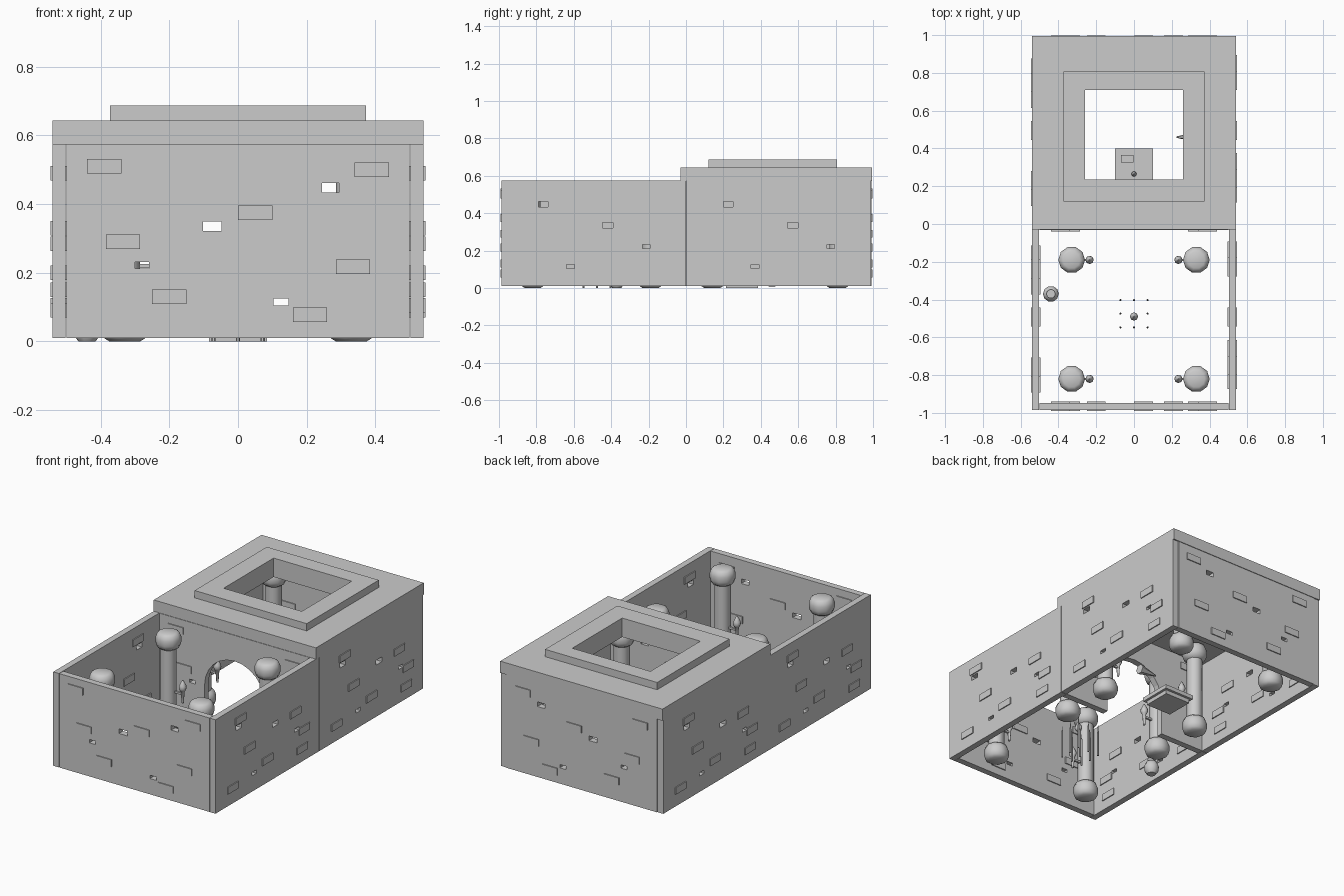
import bpy, bmesh, math
from mathutils import Matrix, Vector

if "Cube" in bpy.data.objects:
    bpy.data.objects.remove(bpy.data.objects["Cube"])

def finish(name, bm, mat=None):
    me = bpy.data.meshes.new(name)
    bmesh.ops.recalc_face_normals(bm, faces=bm.faces)
    bm.to_mesh(me)
    bm.free()
    ob = bpy.data.objects.new(name, me)
    if mat is not None:
        me.transform(mat)
    bpy.context.collection.objects.link(ob)
    return ob

def add_box(bm, c, s):
    bmesh.ops.create_cube(bm, size=1, matrix=Matrix.Translation(c) @ Matrix.Diagonal((*s, 1)))

def smooth(ob, angle=50):
    bpy.ops.object.select_all(action='DESELECT')
    ob.select_set(True)
    bpy.context.view_layer.objects.active = ob
    bpy.ops.object.shade_smooth_by_angle(angle=math.radians(angle))

def lathe(name, profile, loc, n=10):
    # revolve (radius, height) pairs round z
    bm = bmesh.new()
    rings = [[bm.verts.new((r * math.cos(2 * math.pi * i / n), r * math.sin(2 * math.pi * i / n), z))
              for i in range(n)] for r, z in profile]
    for a, b in zip(rings, rings[1:]):
        for i in range(n):
            bm.faces.new((a[i], a[(i + 1) % n], b[(i + 1) % n], b[i]))
    bm.faces.new(rings[0][::-1])
    bm.faces.new(rings[-1])
    ob = finish(name, bm, Matrix.Translation(loc))
    smooth(ob)
    return ob

def cut(ob, cutter):
    m = ob.modifiers.new("cut", 'BOOLEAN')
    m.operation, m.solver, m.object = 'DIFFERENCE', 'EXACT', cutter
    bpy.context.view_layer.objects.active = ob
    bpy.ops.object.modifier_apply(modifier=m.name)
    bpy.data.objects.remove(cutter)

T = 0.038
Z0, Z1 = 0.01, 0.575
FRONT_BRICKS = [(-.39, .51), (.39, .50), (.05, .375), (-.335, .29), (.335, .217), (-.2, .13), (.21, .078)]
SIDE_BRICKS = [(-.255, .49), (.265, .33), (-.17, .285), (.35, .20), (0, .15), (-.33, .105), (.33, .09)]
HOLES = [(-.075, .335, .055, .028), (.27, .448, .05, .028), (-.28, .222, .04, .02), (.125, .115, .043, .02)]

def wall(name, loc, rot, length, bricks, flip=1, arch=False):
    mat = Matrix.Translation(loc) @ Matrix.Rotation(rot, 4, 'Z')
    bm = bmesh.new()
    add_box(bm, (0, 0, (Z0 + Z1) / 2), (length, T, Z1 - Z0))
    ob = finish(name, bm)
    # small missing stones
    bm = bmesh.new()
    for x, z, w, h in HOLES:
        if not (arch and abs(x) < .22):
            add_box(bm, (x * flip, 0, z), (w, T * 3, h))
    cut(ob, finish("stone_gap", bm))
    if arch:
        # round-headed doorway
        bm = bmesh.new()
        pts = [(-.2, -.1), (.2, -.1)] + [(.2 * math.cos(a * math.pi / 12), .22 + .2 * math.sin(a * math.pi / 12))
                                         for a in range(13)]
        f = bm.faces.new([bm.verts.new((x, -.1, z)) for x, z in pts])
        r = bmesh.ops.extrude_face_region(bm, geom=[f])
        bmesh.ops.translate(bm, vec=(0, .2, 0), verts=[v for v in r['geom'] if isinstance(v, bmesh.types.BMVert)])
        cut(ob, finish("door_cutter", bm))
    ob.data.transform(mat)
    # raised bricks on both faces
    bm = bmesh.new()
    for x, z in bricks:
        if not (arch and abs(x) < .26 and z < .45):
            add_box(bm, (x, 0, z), (.1, T + .012, .042))
    finish(name + "_bricks", bm, mat)

# walls: front, shared doorway, back, and two per side
wall("front_wall", (0, -.966, 0), 0, 1.0, FRONT_BRICKS)
wall("doorway_wall", (0, -.014, 0), 0, 1.0, FRONT_BRICKS, arch=True)
wall("back_wall", (0, .972, 0), 0, 1.0, FRONT_BRICKS)
for room, y in (("front", -.493), ("back", .495)):
    wall(room + "_right_wall", (.521, y, 0), math.pi / 2, .985, SIDE_BRICKS, -1)
    wall(room + "_left_wall", (-.521, y, 0), -math.pi / 2, .985, SIDE_BRICKS, -1)

def slab_ring(name, outer, inner, z0, z1):
    # rectangular slab with an opening; rects are x half-width, y min, y max
    bm = bmesh.new()
    rect = lambda r, z: [bm.verts.new(p) for p in
                         ((-r[0], r[1], z), (r[0], r[1], z), (r[0], r[2], z), (-r[0], r[2], z))]
    loops = [rect(outer, z0), rect(outer, z1), rect(inner, z1), rect(inner, z0)]
    for a, b in zip(loops, loops[1:] + loops[:1]):
        for i in range(4):
            bm.faces.new((a[i], a[(i + 1) % 4], b[(i + 1) % 4], b[i]))
    finish(name, bm)

# roof with raised curb round the skylight
slab_ring("roof", (.54, -.03, .995), (.26, .235, .71), .573, .643)
slab_ring("skylight_curb", (.373, .12, .807), (.26, .235, .71), .643, .687)

# pillars with bulging base and capital, each with a torch
BULB = [(.045, 0), (.064, .012), (.071, .035), (.071, .065), (.062, .088), (.045, .098)]
PILLAR = BULB + [(.045, .472)] + [(r, z + .474) for r, z in BULB]
for y in (-.82, -.19, .14, .81):
    for s in (-1, 1):
        lathe("pillar", PILLAR, (s * .33, y, 0))
        bm = bmesh.new()
        add_box(bm, (s * .265, y, .22), (.06, .012, .012))
        finish("torch_bracket", bm)
        lathe("torch", [(.006, 0), (.011, .07), (.016, .075), (.022, .09), (.02, .105), (.012, .122), (.003, .138)],
              (s * .235, y, .165), 8)

# spike trap
for ix in (-1, 0, 1):
    for iy in (-1, 0, 1):
        lathe("trap_spike", [(.006, 0), (.006, .14), (.001, .2)], (ix * .072, -.475 + iy * .072, 0), 6)
lathe("hanging_drop", [(.006, 0), (.018, .01), (.022, .025), (.016, .04), (.003, .06)], (0, -.49, .17), 8)

# round jar by the left wall
lathe("jar", [(.025, 0), (.04, .02), (.042, .05), (.032, .075), (.02, .082), (.024, .095)], (-.44, -.37, 0))

# plinth in the back room, with offerings
bm = bmesh.new()
add_box(bm, (0, .3, .012), (.17, .17, .024))
add_box(bm, (0, .3, .036), (.2, .2, .024))
finish("plinth", bm)
bm = bmesh.new()
add_box(bm, (-.035, .345, .058), (.065, .04, .02))
finish("plinth_box", bm)
lathe("plinth_vase", [(.008, 0), (.014, .012), (.012, .025), (.004, .05)], (0, .265, .048), 8)

# fallen stone shard beside the right wall
bm = bmesh.new()
bmesh.ops.create_cone(bm, cap_ends=True, segments=6, radius1=.03, radius2=.004, depth=.12,
                      matrix=Matrix.Translation((.285, .46, .03)) @ Matrix.Rotation(-math.pi / 2, 4, 'Y'))
finish("fallen_shard", bm)
